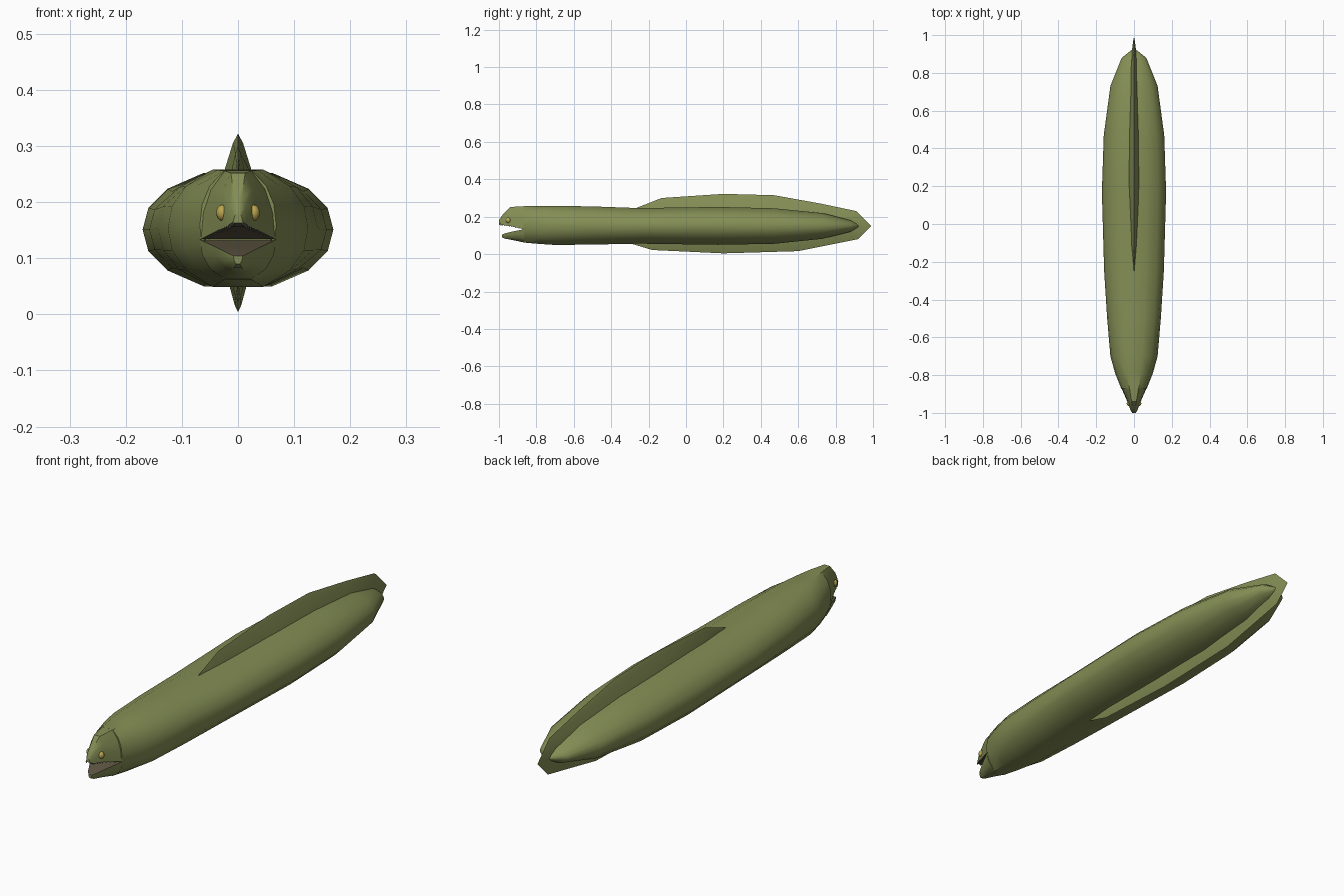
import bpy, bmesh, math
from mathutils import Vector

if "Cube" in bpy.data.objects:
    bpy.data.objects.remove(bpy.data.objects["Cube"])


def material(name, rgb):
    m = bpy.data.materials.new(name)
    m.diffuse_color = (*rgb, 1)
    m.use_nodes = True
    m.node_tree.nodes["Principled BSDF"].inputs["Base Color"].default_value = m.diffuse_color
    return m


SKIN = material("olive skin", (0.23, 0.27, 0.09))
MOUTH = material("mouth lining", (0.11, 0.09, 0.055))
TOOTH = material("teeth", (0.10, 0.10, 0.09))
EYE = material("eye yellow", (0.50, 0.38, 0.08))

# Upper half of the 14-sided cross-section, right to left
SIDE = [(1, 0), (0.94, 0.38), (0.74, 0.72), (0.36, 1)]
ARCH = SIDE + [(-x, z) for x, z in reversed(SIDE)]
FULL = ARCH + [(x, -z) for x, z in reversed(ARCH[1:-1])]


def finish(bm, name, mats, angle=40):
    bmesh.ops.recalc_face_normals(bm, faces=bm.faces[:])
    me = bpy.data.meshes.new(name)
    bm.to_mesh(me)
    bm.free()
    ob = bpy.data.objects.new(name, me)
    bpy.context.collection.objects.link(ob)
    for m in mats:
        me.materials.append(m)
    bpy.ops.object.select_all(action='DESELECT')
    ob.select_set(True)
    bpy.context.view_layer.objects.active = ob
    bpy.ops.object.shade_smooth_by_angle(angle=math.radians(angle))
    return ob


def loft(name, rings, lined=False):
    """Skin closed rings of points; the last strip can be mouth lining."""
    bm = bmesh.new()
    loops = [[bm.verts.new(p) for p in r] for r in rings]
    n = len(loops[0])
    for a, b in zip(loops, loops[1:]):
        for i in range(n):
            j = (i + 1) % n
            f = bm.faces.new((a[i], a[j], b[j], b[i]))
            f.material_index = int(lined and i == n - 1)
    bm.faces.new(loops[0])
    bm.faces.new(loops[-1])
    return finish(bm, name, [SKIN, MOUTH])


# Body: y, half width, top, bottom
BODY = [
    (-0.87, 0.068, 0.256, 0.062), (-0.79, 0.100, 0.257, 0.055),
    (-0.70, 0.125, 0.258, 0.049), (-0.50, 0.142, 0.255, 0.051),
    (-0.25, 0.158, 0.246, 0.056), (0.17, 0.170, 0.252, 0.050),
    (0.47, 0.160, 0.245, 0.055), (0.73, 0.125, 0.219, 0.082),
    (0.88, 0.065, 0.181, 0.120), (0.925, 0.008, 0.154, 0.146)]
loft("body", [[(w * x, y, (t + b) / 2 + z * (t - b) / 2) for x, z in FULL]
              for y, w, t, b in BODY])

# Jaws: y, half width, lip height, outer height
UPPER = [(-0.865, 0.068, 0.133, 0.256), (-0.94, 0.035, 0.150, 0.252),
         (-0.985, 0.018, 0.156, 0.205), (-1.0, 0.008, 0.163, 0.180)]
LOWER = [(-0.865, 0.068, 0.133, 0.062), (-0.93, 0.040, 0.120, 0.076),
         (-0.97, 0.020, 0.110, 0.083), (-0.985, 0.008, 0.104, 0.090)]
for name, jaw in (("upper_jaw", UPPER), ("lower_jaw", LOWER)):
    loft(name, [[(w * x, y, lip + z * (out - lip)) for x, z in ARCH]
                for y, w, lip, out in jaw], lined=True)

# Fin running from the back, round the tail, to the belly:
# outer y, outer z, root y, root z, root half width
FIN = [
    (-0.27, 0.245, -0.24, 0.235, 0.002), (-0.13, 0.300, -0.10, 0.235, 0.016),
    (0.20, 0.322, 0.20, 0.238, 0.030), (0.47, 0.315, 0.45, 0.230, 0.029),
    (0.72, 0.270, 0.68, 0.205, 0.022), (0.91, 0.230, 0.82, 0.180, 0.018),
    (0.99, 0.150, 0.88, 0.150, 0.016), (0.92, 0.080, 0.82, 0.120, 0.016),
    (0.60, 0.016, 0.58, 0.085, 0.018), (0.20, 0.004, 0.20, 0.064, 0.019),
    (-0.18, 0.022, -0.14, 0.066, 0.014), (-0.30, 0.058, -0.26, 0.068, 0.002)]


def fin_ring(yo, zo, yi, zi, w):
    # Blade with a slightly bulged waist near the edge
    ym, zm = yo * 0.8 + yi * 0.2, zo * 0.8 + zi * 0.2
    return [(0, yo, zo), (w * 0.3, ym, zm), (w, yi, zi),
            (-w, yi, zi), (-w * 0.3, ym, zm)]


loft("fin", [fin_ring(*row) for row in FIN])

# Eyes
for side, label in ((1, "left"), (-1, "right")):
    bm = bmesh.new()
    bmesh.ops.create_uvsphere(bm, u_segments=12, v_segments=8, radius=0.013)
    bmesh.ops.scale(bm, vec=(0.85, 1, 1.1), verts=bm.verts)
    bmesh.ops.translate(bm, vec=(side * 0.028, -0.950, 0.181), verts=bm.verts)
    finish(bm, label + "_eye", [EYE], 60)

# Small teeth along the upper lip
bm = bmesh.new()
lip = [Vector((w * 0.93, y, z)) for y, w, z, _ in UPPER]
for a, b in zip(lip, lip[1:]):
    for k in range(4):
        p = a.lerp(b, (k + 0.5) / 4)
        for side in (1, -1):
            cone = bmesh.ops.create_cone(bm, cap_ends=True, segments=5,
                                         radius1=0.0005, radius2=0.0025, depth=0.008)
            bmesh.ops.translate(bm, vec=(side * p.x, p.y, p.z - 0.002),
                                verts=cone["verts"])
finish(bm, "upper_teeth", [TOOTH])
